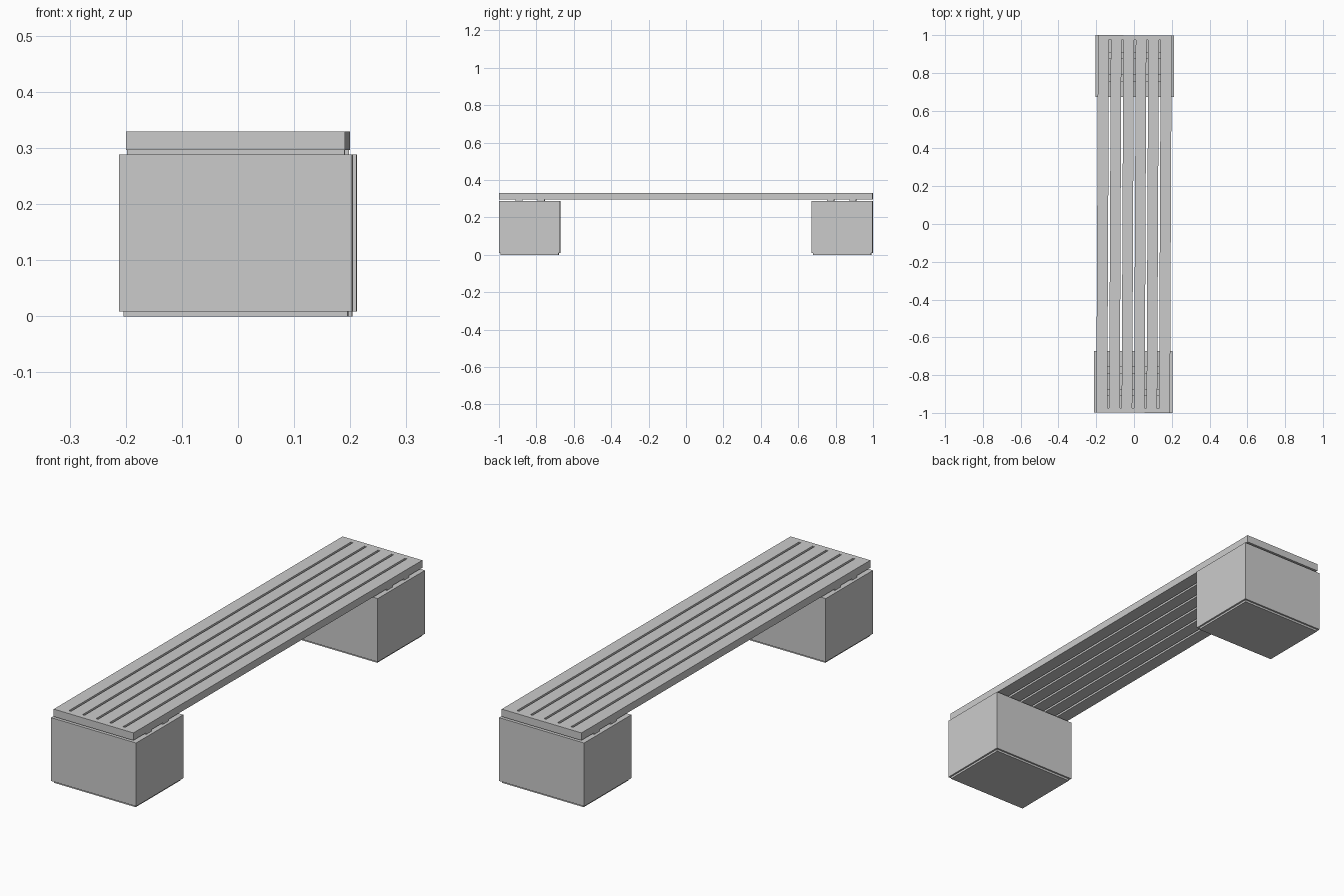
import bpy, bmesh, math
from mathutils import Matrix

if "Cube" in bpy.data.objects:
    bpy.data.objects.remove(bpy.data.objects["Cube"])

# whole bench sits very slightly turned about z
TURN = Matrix.Rotation(-0.0045, 4, 'Z')


def finish(name, bm):
    bmesh.ops.transform(bm, matrix=TURN, verts=bm.verts)
    bmesh.ops.recalc_face_normals(bm, faces=bm.faces)
    me = bpy.data.meshes.new(name)
    bm.to_mesh(me)
    bm.free()
    ob = bpy.data.objects.new(name, me)
    bpy.context.collection.objects.link(ob)
    return ob


def box(name, half_x, y0, y1, z0, z1):
    bm = bmesh.new()
    bmesh.ops.create_cube(bm, size=1)
    for v in bm.verts:
        v.co.x *= 2 * half_x
        v.co.y = y0 if v.co.y < 0 else y1
        v.co.z = z0 if v.co.z < 0 else z1
    return finish(name, bm)


# slatted seat: one slab with five through slots
def seat():
    half_x, half_y, slot_end, slot_w = 0.195, 0.999, 0.975, 0.010
    xs = [-half_x]
    for i in range(-2, 3):
        xs += [i * 0.066 - slot_w / 2, i * 0.066 + slot_w / 2]
    xs.append(half_x)
    ys = [-half_y, -slot_end, slot_end, half_y]
    bm = bmesh.new()
    grid = [[bm.verts.new((x, y, 0.296)) for y in ys] for x in xs]
    for i in range(len(xs) - 1):
        for j in range(3):
            if j == 1 and i % 2 == 1:
                continue
            bm.faces.new((grid[i][j], grid[i + 1][j],
                          grid[i + 1][j + 1], grid[i][j + 1]))
    ret = bmesh.ops.extrude_face_region(bm, geom=bm.faces[:], use_keep_orig=True)
    top = [g for g in ret["geom"] if isinstance(g, bmesh.types.BMVert)]
    bmesh.ops.translate(bm, vec=(0, 0, 0.033), verts=top)
    finish("seat", bm)


seat()

# support blocks, recessed plinths and the cross spacers under the seat
for side, s in (("front", -1), ("back", 1)):
    def span(a, b):
        return sorted((s * a, s * b))
    box(side + "_block", 0.208, *span(0.672, 0.999), 0.009, 0.288)
    box(side + "_plinth", 0.2, *span(0.680, 0.991), 0.0, 0.009)
    box(side + "_outer_spacer", 0.194, *span(0.874, 0.910), 0.288, 0.296)
    box(side + "_inner_spacer", 0.194, *span(0.755, 0.793), 0.288, 0.296)
